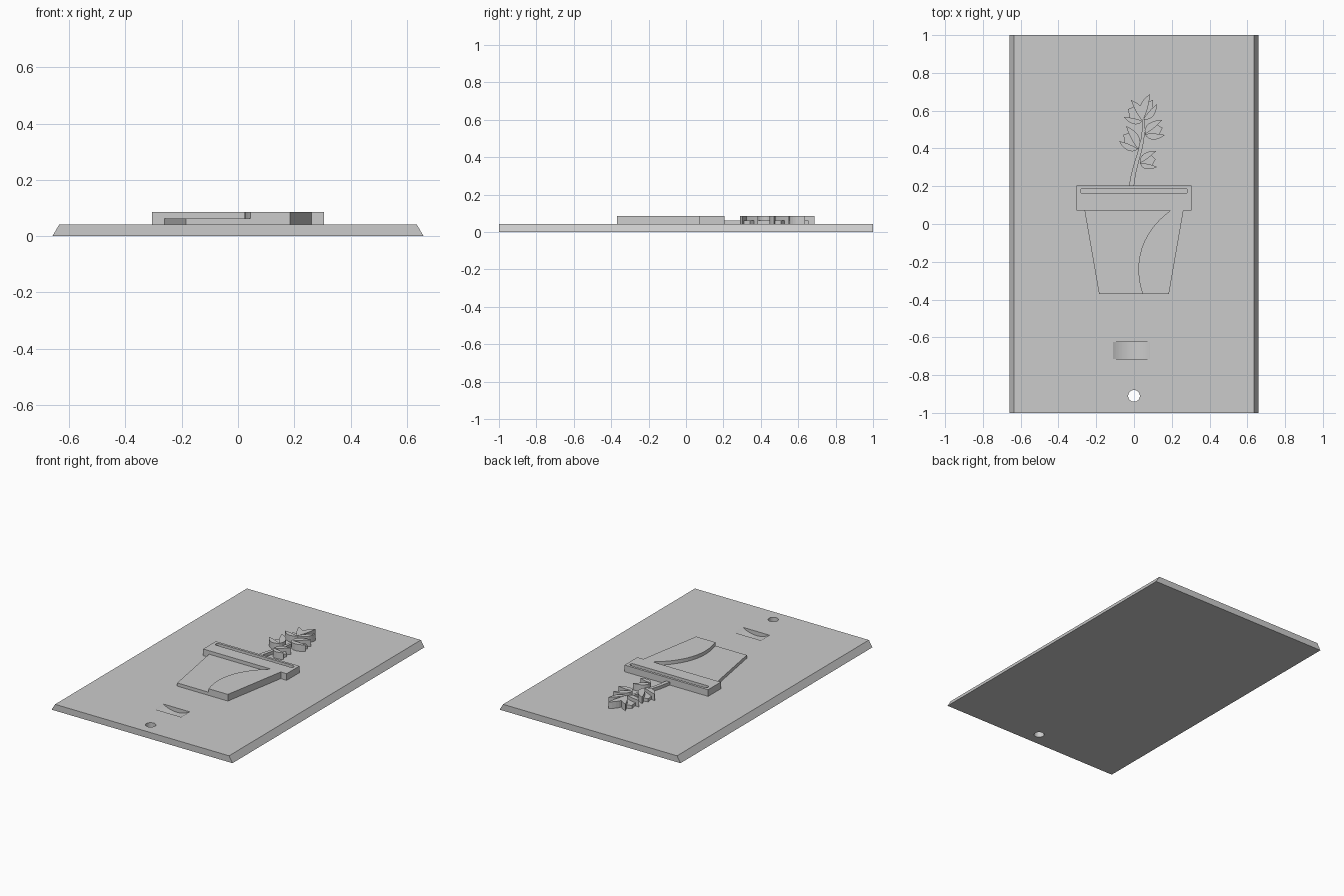
import bpy, bmesh, math
from mathutils import Vector

cube = bpy.data.objects.get("Cube")
if cube:
    bpy.data.objects.remove(cube, do_unlink=True)

PLATE_TOP, LOW, HIGH = 0.042, 0.063, 0.086
SUNK = 0.034  # reliefs are rooted slightly inside the plate

grey = bpy.data.materials.new("plain grey")
grey.use_nodes = True
grey.diffuse_color = (0.6, 0.6, 0.6, 1)
grey.node_tree.nodes["Principled BSDF"].inputs["Base Color"].default_value = (0.6, 0.6, 0.6, 1)


def prism(name, outlines, depth, origin=(0, 0, 0), axes=((1, 0, 0), (0, 1, 0), (0, 0, 1))):
    """Extrude one or more flat outlines along the third axis."""
    ax, ay, az = (Vector(a) for a in axes)
    bm = bmesh.new()
    for pts in outlines:
        base = [bm.verts.new(Vector(origin) + ax * p[0] + ay * p[1]) for p in pts]
        face = bm.faces.new(base)
        grown = bmesh.ops.extrude_face_region(bm, geom=[face])["geom"]
        for v in grown:
            if isinstance(v, bmesh.types.BMVert):
                v.co += az * depth
    bmesh.ops.recalc_face_normals(bm, faces=bm.faces)
    mesh = bpy.data.meshes.new(name)
    bm.to_mesh(mesh)
    bm.free()
    obj = bpy.data.objects.new(name, mesh)
    mesh.materials.append(grey)
    bpy.context.collection.objects.link(obj)
    return obj


def relief(name, outlines, top):
    return prism(name, outlines, top - SUNK, (0, 0, SUNK))


def cut(target, cutter):
    mod = target.modifiers.new(cutter.name, "BOOLEAN")
    mod.operation, mod.object, mod.solver = "DIFFERENCE", cutter, "EXACT"
    cutter.hide_render = True
    cutter.hide_set(True)


def arc(cx, cy, r, start, end, n):
    angles = [math.radians(start + (end - start) * i / n) for i in range(n + 1)]
    return [(cx + r * math.cos(a), cy + r * math.sin(a)) for a in angles]


def bezier(a, b, c, d, n=14):
    a, b, c, d = (Vector(p) for p in (a, b, c, d))
    return [a * (1 - t) ** 3 + b * 3 * t * (1 - t) ** 2 + c * 3 * t * t * (1 - t) + d * t ** 3
            for t in (i / n for i in range(n + 1))]


# Plate with bevelled long sides
XZ = ((1, 0, 0), (0, 0, 1), (0, 1, 0))
plate = prism("plate", [[(-0.66, 0), (0.66, 0), (0.635, PLATE_TOP), (-0.635, PLATE_TOP)]],
              2, (0, -1, 0), XZ)

# Hanging hole and scooped thumb notch
hole = prism("hole_cutter", [arc(0, -0.91, 0.031, 0, 350, 35)], 0.2, (0, 0, -0.1))
cut(plate, hole)
half, sag = 0.098, 0.028
radius = (half ** 2 + sag ** 2) / (2 * sag)
swing = math.degrees(math.asin(half / radius))
scoop_profile = arc(-0.012, PLATE_TOP - sag + radius, radius, 270 - swing, 270 + swing, 24)
scoop_profile += [(0.086, 0.08), (-0.11, 0.08)]
scoop = prism("scoop_cutter", [scoop_profile], 0.09, (0, -0.715, 0), XZ)
cut(plate, scoop)

# Pot rim with a rounded groove
rim = relief("pot_rim", [[(-0.305, 0.072), (0.305, 0.072), (0.305, 0.205), (-0.305, 0.205)]], HIGH)
slot = arc(0.27, 0.175, 0.014, -90, 90, 10) + arc(-0.27, 0.175, 0.014, 90, 270, 10)
cut(rim, prism("groove_cutter", [slot], 0.1, (0, 0, LOW)))

# Pot body: low face on the left, raised face right of a curved line
curve = bezier((0.045, -0.37), (-0.01, -0.2), (0.04, -0.04), (0.195, 0.073))
relief("pot_body", [[(-0.262, 0.073), (-0.185, -0.37)] + curve], LOW)
relief("pot_highlight", [curve + [(0.262, 0.073), (0.185, -0.37)]], HIGH)

# Stem as a narrow tapering ribbon
spine = bezier((-0.013, 0.2), (0.005, 0.36), (0.065, 0.4), (0.048, 0.6))
left, right = [], []
for i, p in enumerate(spine):
    a, b = spine[max(i - 1, 0)], spine[min(i + 1, len(spine) - 1)]
    d = (b - a).normalized()
    side = Vector((-d.y, d.x)) * (0.013 - 0.007 * i / len(spine))
    left.append(p + side)
    right.append(p - side)
relief("stem", [left + right[::-1]], LOW)


# Leaf sprigs: two raised petals around a lower heart
def petal(base, tip, sign):
    d = tip - base
    n = Vector((-d.y, d.x)) * sign
    outer = bezier(base, base + d * 0.2 + n * 0.38, base + d * 0.65 + n * 0.3, tip, 8)
    inner = bezier(tip, base + d * 0.75 - n * 0.04, base + d * 0.4 - n * 0.08, base, 6)
    return outer + inner[1:-1]


sprigs = [  # base, upper or left tip, other tip, turning sense
    ((0.05, 0.555), (0.085, 0.688), (0.122, 0.635), 1),
    ((0.045, 0.545), (-0.016, 0.656), (-0.053, 0.566), -1),
    ((0.058, 0.476), (0.148, 0.55), (0.164, 0.471), 1),
    ((0.021, 0.397), (-0.042, 0.518), (-0.079, 0.439), -1),
    ((0.032, 0.323), (0.116, 0.386), (0.122, 0.302), 1),
]
petals, hearts = [], []
for base, tip_a, tip_b, sense in sprigs:
    base, tip_a, tip_b = Vector(base), Vector(tip_a), Vector(tip_b)
    petals += [petal(base, tip_a, sense), petal(base, tip_b, -sense)]
    mid = (tip_a + tip_b) / 2
    hearts.append([base, base.lerp(tip_a, 0.7), base.lerp(mid, 0.95), base.lerp(tip_b, 0.7)])
relief("leaf_petals", petals, HIGH)
relief("leaf_hearts", hearts, LOW)
